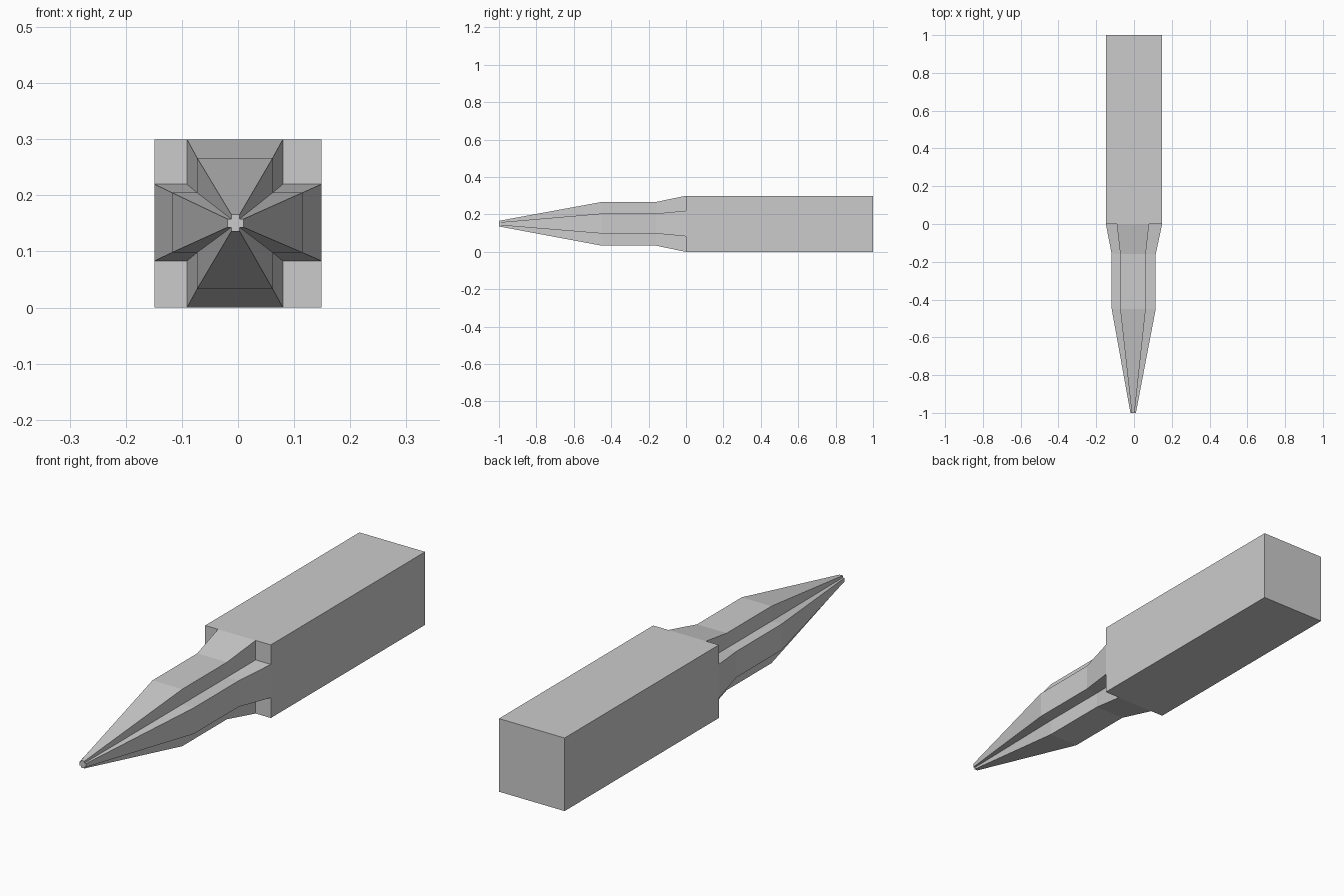
import bpy, bmesh

if "Cube" in bpy.data.objects:
    bpy.data.objects.remove(bpy.data.objects["Cube"])


def add_object(name, bm):
    bmesh.ops.recalc_face_normals(bm, faces=bm.faces)
    mesh = bpy.data.meshes.new(name)
    bm.to_mesh(mesh)
    bm.free()
    obj = bpy.data.objects.new(name, mesh)
    bpy.context.collection.objects.link(obj)
    return obj


def cross_ring(bm, y, outer, inner):
    """Plus-shaped ring; outer and inner are (x0, x1, z0, z1) limits."""
    X0, X1, Z0, Z1 = outer
    x0, x1, z0, z1 = inner
    pts = [(x0, Z0), (x1, Z0), (x1, z0), (X1, z0), (X1, z1), (x1, z1),
           (x1, Z1), (x0, Z1), (x0, z1), (X0, z1), (X0, z0), (x0, z0)]
    return [bm.verts.new((x, y, z)) for x, z in pts]


# Square rear shank
bm = bmesh.new()
bmesh.ops.create_cube(bm, size=1)
for v in bm.verts:
    v.co = (v.co.x * 0.298, v.co.y + 0.5, (v.co.z + 0.5) * 0.30)
add_object("shank", bm)

# Cross-shaped tapered point: y, outer limits, inner limits
sections = [
    (0.0, (-0.149, 0.149, 0.0, 0.30), (-0.091, 0.080, 0.083, 0.220)),
    (-0.16, (-0.118, 0.115, 0.033, 0.267), (-0.073, 0.062, 0.098, 0.205)),
    (-0.45, (-0.118, 0.115, 0.033, 0.267), (-0.073, 0.062, 0.098, 0.205)),
    (-1.0, (-0.019, 0.010, 0.136, 0.166), (-0.012, 0.003, 0.143, 0.158)),
]
bm = bmesh.new()
rings = [cross_ring(bm, *s) for s in sections]
for a, b in zip(rings, rings[1:]):
    for i in range(12):
        j = (i + 1) % 12
        bm.faces.new((a[i], a[j], b[j], b[i]))
bm.faces.new(rings[-1])
add_object("cross_tip", bm)
